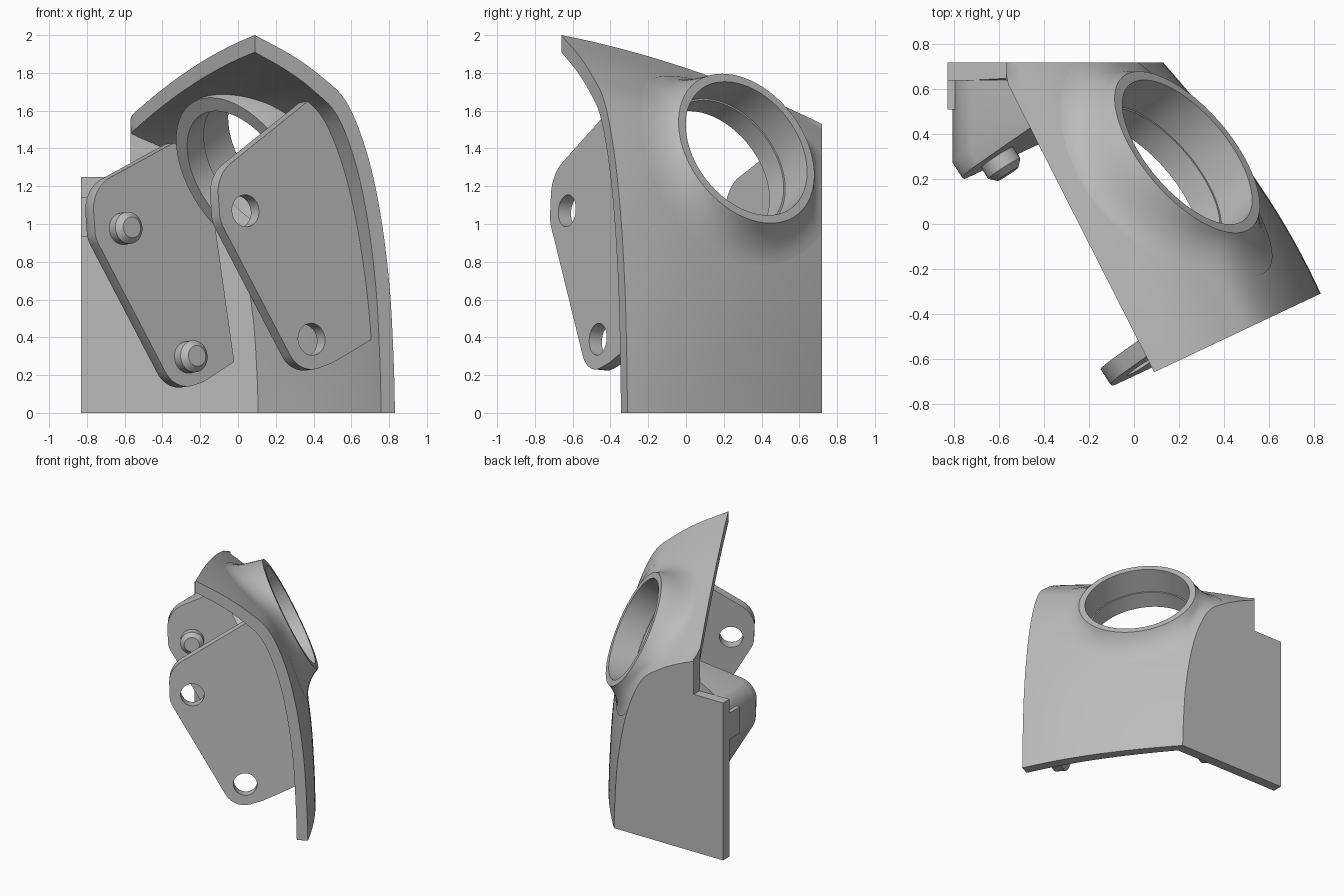
import bpy, bmesh
from math import sin, cos, pi, radians
from mathutils import Vector
from mathutils.bvhtree import BVHTree

if "Cube" in bpy.data.objects:
    bpy.data.objects.remove(bpy.data.objects["Cube"])

grey = bpy.data.materials.new("plain grey")
grey.use_nodes = True
grey.diffuse_color = (0.5, 0.5, 0.5, 1)
grey.node_tree.nodes["Principled BSDF"].inputs["Base Color"].default_value = (0.5, 0.5, 0.5, 1)


def make(name, verts, faces, angle=35, closed=True):
    mesh = bpy.data.meshes.new(name)
    mesh.from_pydata([tuple(v) for v in verts], [], faces)
    mesh.materials.append(grey)
    if closed:
        bm = bmesh.new()
        bm.from_mesh(mesh)
        bmesh.ops.recalc_face_normals(bm, faces=bm.faces)
        bm.to_mesh(mesh)
        bm.free()
    ob = bpy.data.objects.new(name, mesh)
    bpy.context.collection.objects.link(ob)
    smooth(ob, angle)
    return ob


def smooth(ob, angle=35):
    bpy.ops.object.select_all(action='DESELECT')
    ob.select_set(True)
    bpy.context.view_layer.objects.active = ob
    bpy.ops.object.shade_smooth_by_angle(angle=radians(angle))


def loft(name, loops):
    """Skin equal closed loops and cap both ends."""
    n = len(loops[0])
    faces = [(i * n + j, i * n + (j + 1) % n, (i + 1) * n + (j + 1) % n, (i + 1) * n + j)
             for i in range(len(loops) - 1) for j in range(n)]
    faces += [tuple(range(n)), tuple(range((len(loops) - 1) * n, len(loops) * n))]
    return make(name, [p for l in loops for p in l], faces)


def circle(centre, axis, r, n=64):
    e1 = axis.cross(Vector((0, 0, 1))).normalized()
    e2 = axis.cross(e1)
    return [centre + r * (e1 * cos(2 * pi * k / n) + e2 * sin(2 * pi * k / n)) for k in range(n)]


def turned(name, centre, axis, profile, n=64):
    """Solid of stacked circles from (radius, height) pairs."""
    return loft(name, [circle(centre + axis * h, axis, r, n) for r, h in profile])


def cut(ob, cutter):
    cutter.hide_render = True
    mod = ob.modifiers.new("cut", 'BOOLEAN')
    mod.object, mod.operation, mod.solver = cutter, 'DIFFERENCE', 'EXACT'
    bpy.context.view_layer.objects.active = ob
    bpy.ops.object.modifier_apply(modifier=mod.name)
    bpy.data.objects.remove(cutter)
    smooth(ob)


# Curved shell: one section swept from the front edge back to the rear wall
BACK = 0.72
FRONT = Vector((0.09, -0.66))
ALONG, ACROSS = Vector((-0.453, 0.892)), Vector((0.904, 0.427))
SECTION = [(0, 1), (.27, .945), (.475, .89), (.65, .825), (.79, .7),
           (.89, .54), (.96, .34), (.99, .14), (1, 0)]


def section(steps=5):
    pts = [Vector(p) for p in SECTION]
    ext = [2 * pts[0] - pts[1]] + pts + [2 * pts[-1] - pts[-2]]
    out = []
    for i in range(1, len(ext) - 2):
        a, b, c, d = ext[i - 1:i + 3]
        for k in range(steps):
            t = k / steps
            out.append(0.5 * (2 * b + (c - a) * t + (2 * a - 5 * b + 4 * c - d) * t * t
                              + (3 * b - a - 3 * c + d) * t ** 3))
    return out + [pts[-1]]


def shell_row(v, inset):
    width = 0.82 + 0.05 * v - 0.21 * v * v - inset * 0.9
    height = 2 - 0.27 * v - 0.2 * v * v - inset
    row = []
    for f, g in section():
        t = width * f
        p = FRONT + ALONG * v * (BACK - FRONT.y - ACROSS.y * t) / ALONG.y + ACROSS * t
        row.append(Vector((max(p.x, -0.57), p.y, height * g)))
    return row


ROWS = 28
outer = [shell_row(i / ROWS, 0) for i in range(ROWS + 1)]
inner = [shell_row(i / ROWS, 0.09) for i in range(ROWS + 1)]
shell = loft("shell", [o + i[::-1] for o, i in zip(outer, inner)])

# Rear wall with a stepped corner, following the shell's end section
profile = [(p.x, p.z) for p in outer[-1]] + [(-0.83, 0), (-0.83, 1.25), (-0.57, 1.25)]
loft("rear_wall", [[(x, y, z) for x, z in profile] for y in (0.64, BACK)])

# Angled ring set through the shell
AXIS = Vector((0.68, 0.58, 0.445)).normalized()
HUB = Vector((0.237, 0.32, 1.40))
RIM = 0.442
cut(shell, turned("shell_cutter", HUB, AXIS, [(0.425, -0.45), (0.425, 0.4)]))
ring = turned("ring", HUB, AXIS, [(0.465, -0.33), (0.465, -0.2), (RIM, -0.12), (RIM, 0)])
cut(ring, turned("bore_cutter", HUB, AXIS, [(0.385, -0.4), (0.385, -0.2), (0.395, -0.2), (0.395, 0.1)]))

# Flared blend between ring and shell
m = len(outer[0])
tree = BVHTree.FromPolygons([p for r in outer for p in r],
                            [(i * m + j, i * m + j + 1, (i + 1) * m + j + 1, (i + 1) * m + j)
                             for i in range(ROWS) for j in range(m - 1)])
SEG, STEPS = 64, 8
verts = []
for top in circle(HUB, AXIS, RIM, SEG):
    e = (top - HUB).normalized()
    foot, normal, _, _ = tree.find_nearest(HUB - AXIS * 0.1 + e * 0.63)
    if normal.dot(AXIS) < 0:
        normal = -normal
    foot = foot + normal * 0.003
    drop = (top - foot).dot(AXIS)
    c1 = top - AXIS * drop * 0.45 + e * 0.03
    c2 = foot - (e - normal * e.dot(normal)) * 0.08
    for k in range(STEPS + 1):
        t = k / STEPS
        q = top * (1 - t) ** 3 + c1 * 3 * t * (1 - t) ** 2 + c2 * 3 * t * t * (1 - t) + foot * t ** 3
        verts.append(Vector((q.x, min(q.y, BACK), q.z)))
w = STEPS + 1
make("ring_flare", verts, [(i * w + k, i * w + k + 1, (i + 1) % SEG * w + k + 1, (i + 1) % SEG * w + k)
                           for i in range(SEG) for k in range(STEPS)], angle=60, closed=False)

# Two parallel bracket plates, described by their front outline
PLATE = Vector((0.54, -0.84, 0.076)).normalized()


def on_plate(x, z, c):
    return Vector((x, (0.54 * x + 0.076 * z - c) / 0.84, z))


def arc(cx, cz, r, a0, a1, n=10):
    return [(cx + 0.84 * r * cos(radians(a0 + (a1 - a0) * k / n)),
             cz + r * sin(radians(a0 + (a1 - a0) * k / n))) for k in range(n + 1)]


def outline(x, z, rest):
    return (arc(x + 0.01, z + 0.1, 0.185, 121, 180) + arc(x, z, 0.165, 190, 211)
            + arc(x + 0.35, z - 0.68, 0.16, 211, 285) + rest)


B, A = 0.632, -0.505
front = [on_plate(x, z, B) for x, z in outline(
    0.04, 1.07, [(.5, .265), (.62, .335), (.7, .385), (.76, .41), (.73, .75), (.66, 1.15), (.56, 1.45), (.45, 1.66), (.37, 1.65)])]
holed = loft("holed_bracket", [front, [p - PLATE * 0.08 for p in front]])
for x, z in [(.04, 1.07), (.39, .39)]:
    cut(holed, turned("hole_cutter", on_plate(x, z, B), PLATE, [(0.085, -0.2), (0.085, 0.2)], 32))

front = [on_plate(x, z, A) for x, z in outline(
    -0.62, 0.98, [(-.18, .165), (-.02, .27), (-.13, 1.05), (-.18, 1.33), (-.34, 1.43)])]
middle = [p - PLATE * 0.08 for p in front]
back = [Vector((p.x, max(0.642, p.y + 0.01), p.z)) for p in middle]
loft("pin_bracket", [[Vector((p.x, min(p.y, 0.69 + 0.01 * i), p.z)) for p in l]
                     for i, l in enumerate((front, middle, back))])

# Pins with chamfered tips
for i, (x, z) in enumerate([(-.61, .975), (-.265, .295)]):
    turned(f"pin_{i + 1}", on_plate(x, z, A), PLATE,
           [(0.085, -0.02), (0.085, 0.06), (0.055, 0.09)], 32)

# Small side tab beside the pin bracket
loft("side_tab", [[(x, y, z) for x, z in [(-.83, .93), (-.7, .93), (-.7, 1.14), (-.83, 1.14)]]
                  for y in (0.51, 0.65)])
